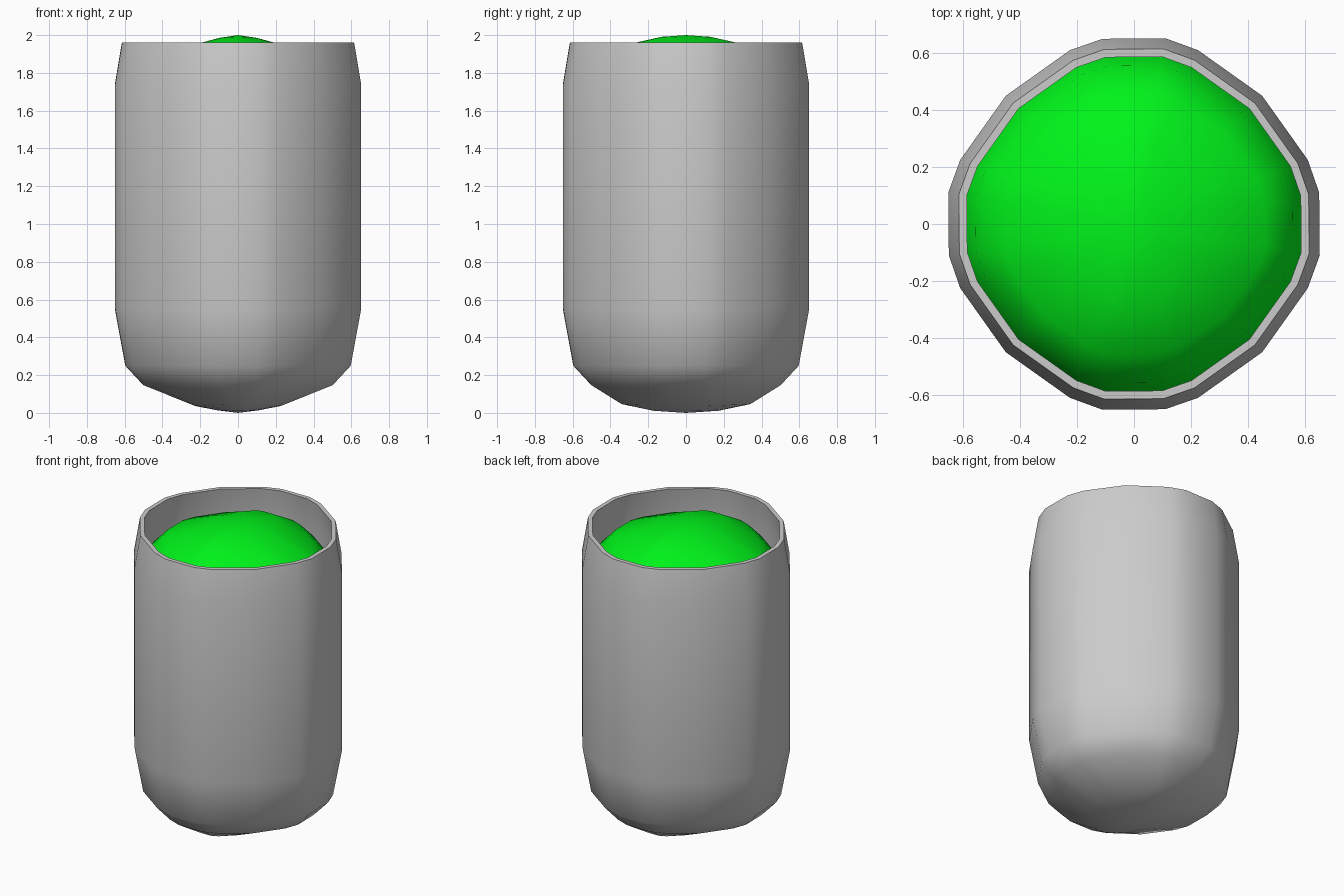
import bpy, bmesh

if "Cube" in bpy.data.objects:
    bpy.data.objects.remove(bpy.data.objects["Cube"])

# one quadrant of the rounded cross-section, unit = outer radius 0.65
QUAD = [(0.65, 0.11), (0.61, 0.225), (0.45, 0.45), (0.225, 0.61), (0.11, 0.652)]
SECTION = []
x_dir = QUAD
for turn in range(4):
    SECTION += x_dir
    x_dir = [(-y, x) for x, y in x_dir]

# rounded end: (half-size in x, half-size in y, height at x side, height at y side)
END = [(0.11, 0.17, 0.014, 0.011), (0.225, 0.34, 0.036, 0.047),
       (0.50, 0.50, 0.147, 0.147), (0.595, 0.595, 0.25, 0.25),
       (0.65, 0.65, 0.55, 0.55)]


def add_ring(bm, sx, sy, zx, zy):
    verts = []
    for x, y in SECTION:
        t = x * x / (x * x + y * y)
        verts.append(bm.verts.new((x * sx / 0.65, y * sy / 0.65, zx * t + zy * (1 - t))))
    return verts


def loft(name, rings, start_z, end_z=None, color=None):
    bm = bmesh.new()
    loops = [add_ring(bm, *r) for r in rings]
    n = len(SECTION)
    for a, b in zip(loops, loops[1:]):
        for i in range(n):
            j = (i + 1) % n
            bm.faces.new((a[i], a[j], b[j], b[i]))
    for loop, z in ((loops[0], start_z), (loops[-1], end_z)):
        if z is None:
            continue
        tip = bm.verts.new((0, 0, z))
        for i in range(n):
            bm.faces.new((loop[i], loop[(i + 1) % n], tip))
    bmesh.ops.recalc_face_normals(bm, faces=bm.faces)
    mesh = bpy.data.meshes.new(name)
    bm.to_mesh(mesh)
    bm.free()
    obj = bpy.data.objects.new(name, mesh)
    bpy.context.collection.objects.link(obj)
    if color:
        mat = bpy.data.materials.new(name)
        mat.diffuse_color = color
        mat.use_nodes = True
        mat.node_tree.nodes["Principled BSDF"].inputs["Base Color"].default_value = mat.diffuse_color
        mesh.materials.append(mat)
    bpy.ops.object.select_all(action='DESELECT')
    obj.select_set(True)
    bpy.context.view_layer.objects.active = obj
    bpy.ops.object.shade_smooth_by_angle(angle=0.87)
    return obj


def flat(r, z):
    return (r, r, z, z)


# cup: outer shell, flat rim, inner shell
inner = [(a - 0.028, b - 0.028, c + 0.03, d + 0.03) for a, b, c, d in END]
cup = END + [flat(0.65, 1.74), flat(0.613, 1.96), flat(0.585, 1.96), flat(0.622, 1.74)]
loft("cup", cup + inner[::-1], 0.0, 0.03)

# filling: capsule with the same rounded ends, top dome rising past the rim
low = [(a * 0.94, b * 0.94, c + 0.04, d + 0.04) for a, b, c, d in END]
dome = [(0.10, 0.13, 1.985, 1.991), (0.20, 0.30, 1.958, 1.952),
        (0.46, 0.46, 1.86, 1.86), (0.555, 0.555, 1.76, 1.76), flat(0.615, 1.48)]
loft("filling", low + dome[::-1], 0.04, 2.0, (0.0, 0.9, 0.01, 1))
